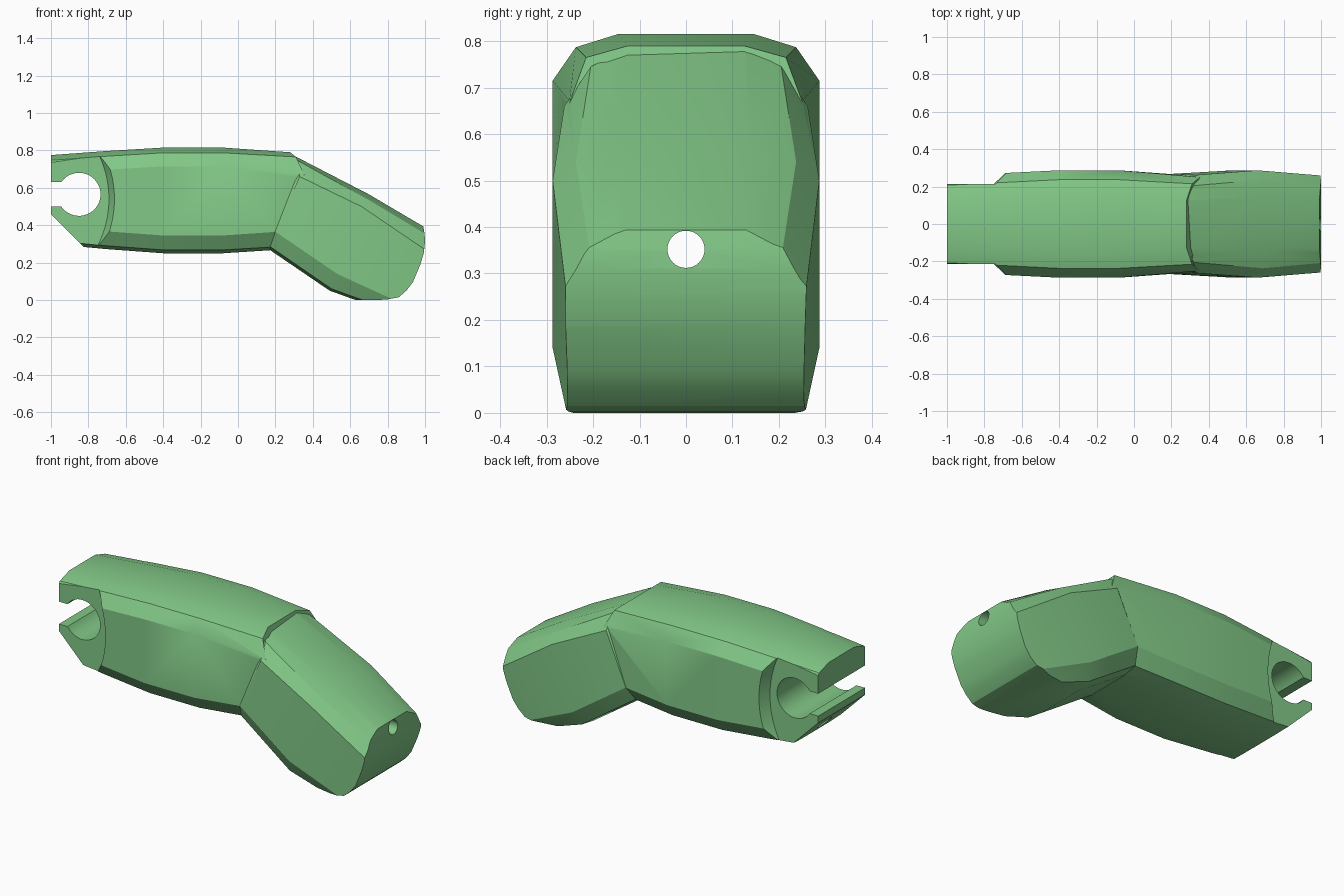
import bpy, bmesh, math

if "Cube" in bpy.data.objects:
    bpy.data.objects.remove(bpy.data.objects["Cube"])

green = bpy.data.materials.new("soft_green")
green.diffuse_color = (0.223, 0.578, 0.242, 1)
green.use_nodes = True
green.node_tree.nodes["Principled BSDF"].inputs["Base Color"].default_value = green.diffuse_color


def loft(name, rings):
    """Skin closed rings of equal point count and cap both ends."""
    bm = bmesh.new()
    vs = [[bm.verts.new(p) for p in r] for r in rings]
    n = len(vs[0])
    for a, b in zip(vs, vs[1:]):
        for i in range(n):
            j = (i + 1) % n
            bm.faces.new((a[i], a[j], b[j], b[i]))
    bm.faces.new(vs[0])
    bm.faces.new(vs[-1])
    bmesh.ops.recalc_face_normals(bm, faces=bm.faces)
    me = bpy.data.meshes.new(name)
    bm.to_mesh(me)
    bm.free()
    me.materials.append(green)
    ob = bpy.data.objects.new(name, me)
    bpy.context.collection.objects.link(ob)
    return ob


def section(half):
    """Mirror a half section of (x, y, z) points into a full ring."""
    return half + [(x, -y, z) for x, y, z in reversed(half)]


def prism(name, pts, y0=-0.6, y1=0.6):
    return loft(name, [[(x, y, z) for x, z in pts] for y in (y0, y1)])


def circle(cx, cz, r, n=48):
    return [(cx + r * math.cos(2 * math.pi * i / n),
             cz + r * math.sin(2 * math.pi * i / n)) for i in range(n)]


def boolean(target, other, op):
    m = target.modifiers.new("cut", 'BOOLEAN')
    m.object, m.operation, m.solver = other, op, 'EXACT'
    bpy.context.view_layer.objects.active = target
    bpy.ops.object.modifier_apply(modifier=m.name)
    bpy.data.objects.remove(other, do_unlink=True)


# Long straight segment: x, top z, bottom z, half width
def straight(x, top, bot, w):
    return section([(x, w - .14, top), (x, w - .05, top - .028), (x, w, top - .1),
                    (x, w, bot + .095), (x, w - .05, bot + .018), (x, w - .14, bot)])


end = section([(.28, .125, .79), (.31, .215, .765), (.355, .25, .67),
               (.21, .266, .365), (.175, .215, .283), (.17, .13, .266)])
link = loft("finger_link", [straight(-1, .775, .30, .257), straight(-.7, .797, .272, .272),
                            straight(-.4, .815, .25, .287), straight(-.08, .815, .25, .287),
                            end])

# Recessed cheeks on both sides of the socket end
for s in (1, -1):
    rings = [[(x, s * y, z) for x, z in circle(-1.24, .54, r, 96)]
             for y, r in ((.215, .55), (.315, .60))]
    boolean(link, loft("cheek_cutter", rings), 'DIFFERENCE')

# Slanted underside, pin socket and snap-in slot
boolean(link, prism("slant_cutter", [(-1.1, .56), (-.75, .21), (-1.1, .1)]), 'DIFFERENCE')
boolean(link, prism("socket_cutter", circle(-.85, .565, .115)), 'DIFFERENCE')
boolean(link, prism("slot_cutter", [(-1.1, .5), (-.945, .5), (-.92, .475), (-.85, .565),
                                    (-.92, .655), (-.945, .63), (-1.1, .63)]), 'DIFFERENCE')

# Bent segment sloping down to the tip
start = [(.27, .125, .787), (.32, .205, .745), (.33, .262, .66),
         (.20, .268, .365), (.18, .22, .28), (.17, .14, .268)]
inner = [(x - .12, y * .7, .53 + (z - .53) * .7) for x, y, z in start]
middle = [(.70, .14, .565), (.69, .237, .54), (.66, .287, .50),
          (.53, .287, .14), (.50, .24, .06), (.49, .15, .05)]
tip = [(1.09, .127, .335), (1.09, .20, .30), (1.11, .25, .195),
       (.90, .25, -.03), (.86, .21, -.07), (.85, .13, -.08)]
bent = loft("bent_segment", [section(s) for s in (inner, start, middle, tip)])

# Rounded tip outline
boolean(bent, prism("tip_outline", [(0, 0), (.74, 0), (.80, .003), (.86, .015), (.90, .05),
                                    (.935, .095), (.975, .19), (.993, .25), (1, .31),
                                    (.998, .35), (.99, .40), (.98, 1), (0, 1)]), 'INTERSECT')
boolean(link, bent, 'UNION')

# Cord tunnel running the full length
cord = [[(x, y, z) for y, z in circle(0, .352, .04, 32)] for x in (-1.2, 1.2)]
boolean(link, loft("tunnel_cutter", cord), 'DIFFERENCE')

bpy.ops.object.select_all(action='DESELECT')
link.select_set(True)
bpy.context.view_layer.objects.active = link
bpy.ops.object.shade_smooth_by_angle(angle=math.radians(28))
